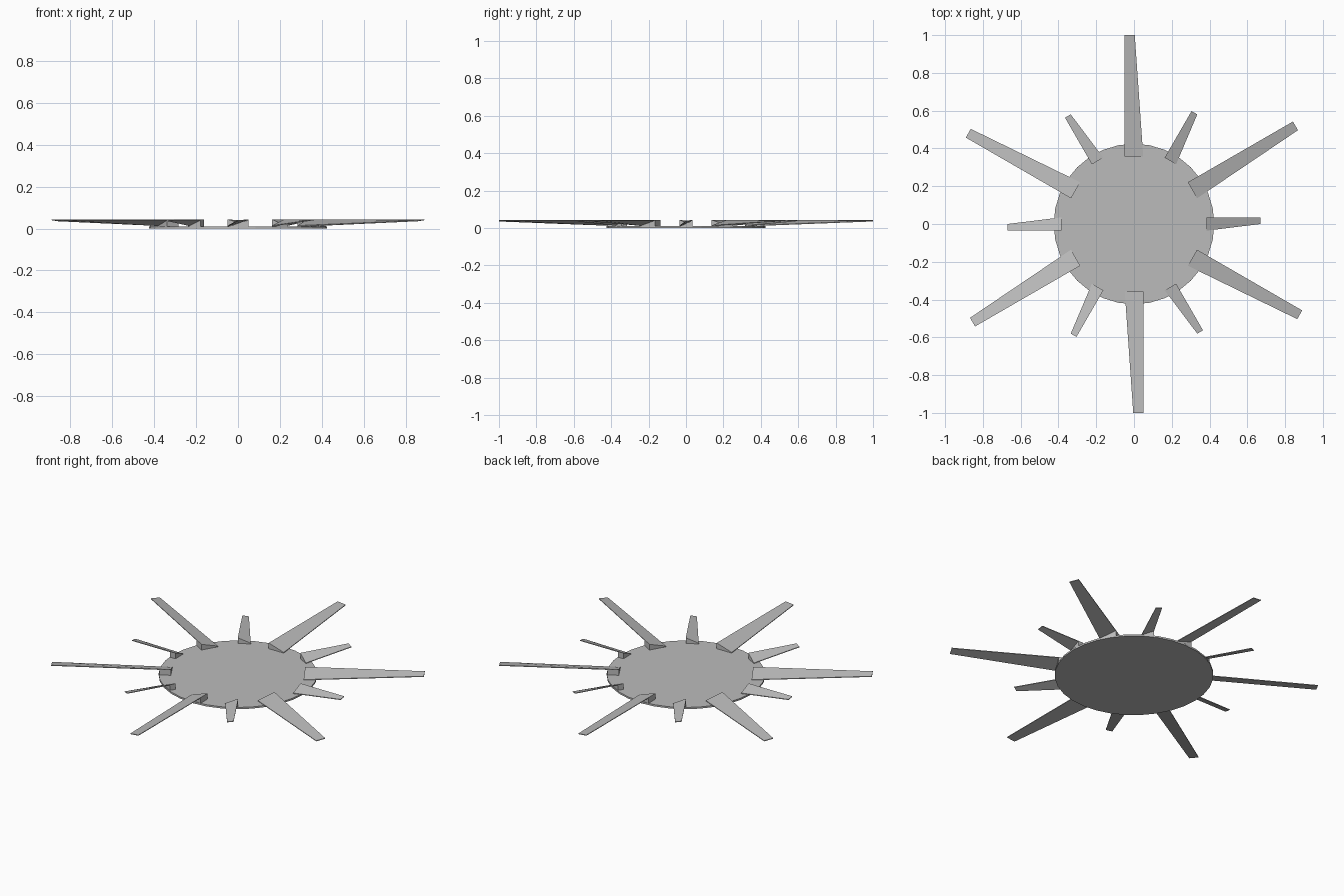
import bpy, bmesh, math
from mathutils import Matrix

cube = bpy.data.objects.get("Cube")
if cube:
    bpy.data.objects.remove(cube, do_unlink=True)

grey = bpy.data.materials.new("plain grey")
grey.use_nodes = True
colour = (0.5, 0.5, 0.5, 1)
grey.diffuse_color = colour
grey.node_tree.nodes["Principled BSDF"].inputs["Base Color"].default_value = colour

DISC_R, DISC_TOP, TOP, THICK = 0.425, 0.01, 0.044, 0.004


def finish(name, bm, angle=0):
    bmesh.ops.rotate(bm, verts=bm.verts, matrix=Matrix.Rotation(angle, 3, "Z"))
    bmesh.ops.recalc_face_normals(bm, faces=bm.faces)
    mesh = bpy.data.meshes.new(name)
    bm.to_mesh(mesh)
    bm.free()
    mesh.materials.append(grey)
    obj = bpy.data.objects.new(name, mesh)
    bpy.context.collection.objects.link(obj)


def loft(name, inner, outer, angle):
    """Bridge two matching cross-sections and cap both ends."""
    bm = bmesh.new()
    a = [bm.verts.new(p) for p in inner]
    b = [bm.verts.new(p) for p in outer]
    n = len(a)
    for i in range(n):
        j = (i + 1) % n
        bm.faces.new((a[i], a[j], b[j], b[i]))
    bm.faces.new(a)
    bm.faces.new(b)
    finish(name, bm, angle)


def strip(x, low_y, high_y, low_z):
    """Thin tilted section of a blade."""
    return [(x, low_y, low_z - THICK), (x, high_y, TOP - THICK),
            (x, high_y, TOP), (x, low_y, low_z)]


def blade(name, root, tip, half, tip_y, angle):
    # Plate with one straight raised edge and one tapering low edge
    loft(name, strip(root, -half, half, DISC_TOP + THICK),
         strip(tip, tip_y, half, TOP - 0.005), angle)
    # Wedge holding the plate up on the rim of the disc
    end = DISC_R - 0.006
    t = (end - root) / (tip - root)
    low = -half + t * (tip_y + half)

    def wedge(x, y):
        return [(x, y, DISC_TOP), (x, half, DISC_TOP), (x, half, TOP - THICK)]
    loft(name + "_wedge", wedge(root, -half), wedge(end, low), angle)


# Central disc
bm = bmesh.new()
bmesh.ops.create_cone(bm, cap_ends=True, segments=32, radius1=DISC_R,
                      radius2=DISC_R, depth=DISC_TOP,
                      matrix=Matrix.Translation((0, 0, DISC_TOP / 2)))
finish("disc", bm)

# Alternating short and long blades
for k in range(6):
    turn = k * math.pi / 3
    blade(f"short_blade_{k + 1}", 0.385, 0.67, 0.035, 0.0, turn)
    blade(f"long_blade_{k + 1}", 0.357, 1.0, 0.049, -0.004, turn + math.pi / 6)
